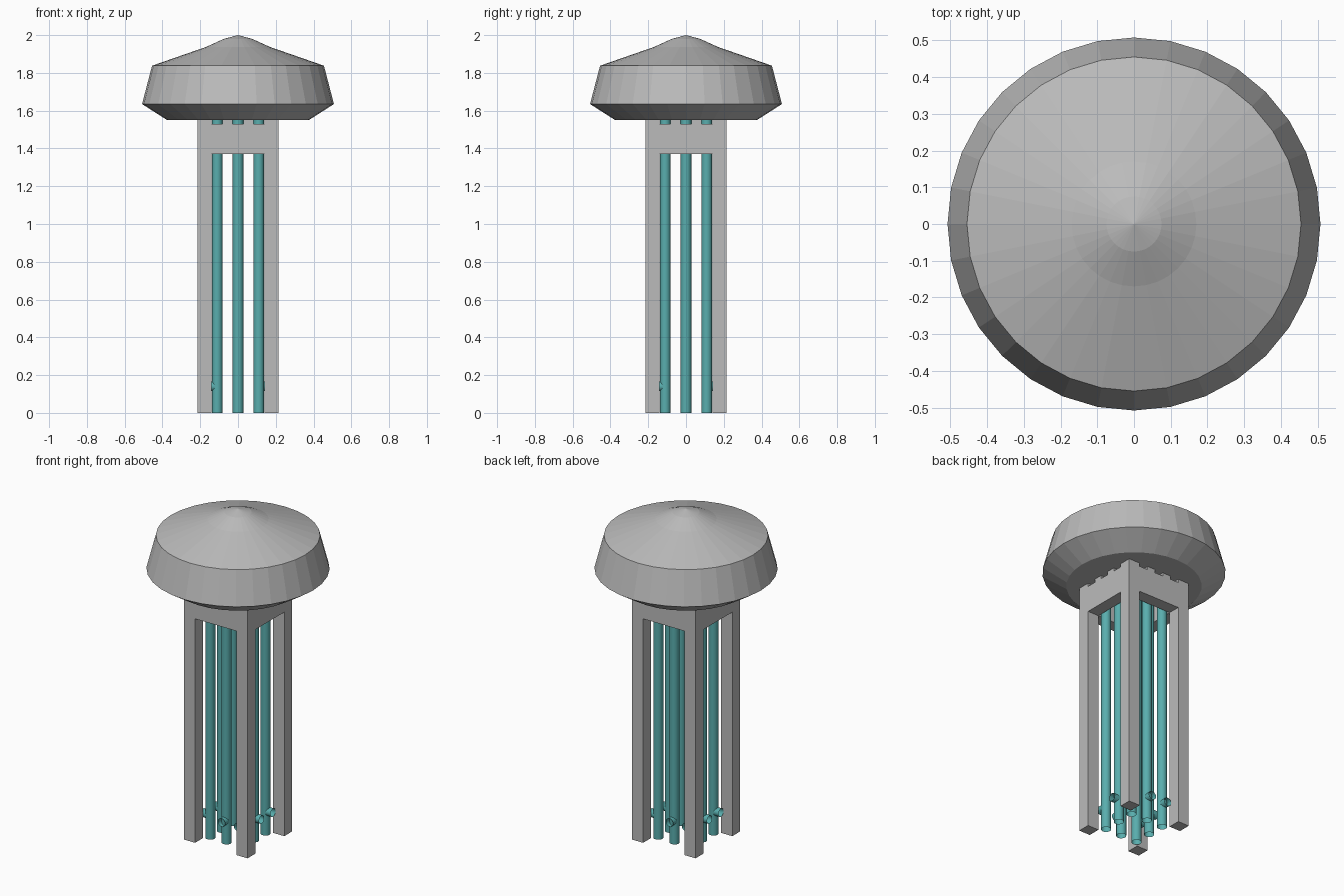
import bpy, bmesh, math
from mathutils import Matrix, Vector

cube = bpy.data.objects.get("Cube")
if cube:
    bpy.data.objects.remove(cube)


def material(name, color):
    m = bpy.data.materials.new(name)
    m.use_nodes = True
    m.diffuse_color = color
    m.node_tree.nodes["Principled BSDF"].inputs["Base Color"].default_value = color
    return m


GREY = material("concrete grey", (0.50, 0.50, 0.50, 1))
TEAL = material("pipe teal", (0.10, 0.42, 0.42, 1))


def finish(bm, name, mat, smooth=False):
    mesh = bpy.data.meshes.new(name)
    bmesh.ops.recalc_face_normals(bm, faces=bm.faces)
    bm.to_mesh(mesh)
    bm.free()
    mesh.materials.append(mat)
    obj = bpy.data.objects.new(name, mesh)
    bpy.context.collection.objects.link(obj)
    if smooth:
        bpy.ops.object.select_all(action='DESELECT')
        obj.select_set(True)
        bpy.context.view_layer.objects.active = obj
        bpy.ops.object.shade_smooth_by_angle(angle=math.radians(35))
    return obj


def box(name, lo, hi, turn):
    bm = bmesh.new()
    lo, hi = Vector(lo), Vector(hi)
    bmesh.ops.create_cube(bm, size=1, matrix=turn @ Matrix.Translation((lo + hi) / 2)
                          @ Matrix.Diagonal((*(hi - lo), 1)))
    return finish(bm, name, GREY)


def tube(name, start, end, radius, turn):
    # open-ended round pipe between two points
    bm = bmesh.new()
    start, end = Vector(start), Vector(end)
    axis = end - start
    place = Matrix.Translation((start + end) / 2) @ axis.to_track_quat('Z', 'Y').to_matrix().to_4x4()
    bmesh.ops.create_cone(bm, cap_ends=False, segments=16, radius1=radius, radius2=radius,
                          depth=axis.length, matrix=turn @ place)
    return finish(bm, name, TEAL, True)


# Tank: lathed profile with a pointed roof
SIDES = 32
profile = [(0.375, 1.55), (0.508, 1.635), (0.455, 1.838), (0.17, 1.937), (0.075, 1.98)]
bm = bmesh.new()
rings = []
for r, z in profile:
    angles = [math.tau * i / SIDES for i in range(SIDES)]
    rings.append([bm.verts.new((r * math.cos(a), r * math.sin(a), z)) for a in angles])
apex = bm.verts.new((0, 0, 2))
bm.faces.new(rings[0])
for i in range(SIDES):
    j = (i + 1) % SIDES
    for low, high in zip(rings, rings[1:]):
        bm.faces.new((low[i], low[j], high[j], high[i]))
    bm.faces.new((rings[-1][i], rings[-1][j], apex))
finish(bm, "tank", GREY)

OUT, IN = 0.215, 0.14      # frame outer and inner half widths
BEAM, NOTCH, TOP = 1.37, 1.53, 1.55
STEP, R = 0.11, 0.028      # pipe spacing and radius

for k, side in enumerate(("front", "right", "back", "left")):
    turn = Matrix.Rotation(k * math.pi / 2, 4, 'Z')
    # Corner leg, beam and the teeth between its notches
    box(side + "_leg", (-OUT, -OUT, 0), (-IN, -IN, TOP), turn)
    box(side + "_beam", (-IN, -OUT, BEAM), (IN, -IN, NOTCH), turn)
    for x in (-STEP / 2, STEP / 2):
        box(side + "_tooth", (x - 0.027, -OUT, NOTCH), (x + 0.027, -IN, TOP), turn)
    # Two risers per side, each with a short outlet facing outwards
    for x in (0, STEP):
        tube(side + "_pipe", (x, -STEP, 0), (x, -STEP, TOP), R, turn)
        tube(side + "_outlet", (x, -STEP, 0.14), (x, -0.16, 0.14), 0.025, turn)
